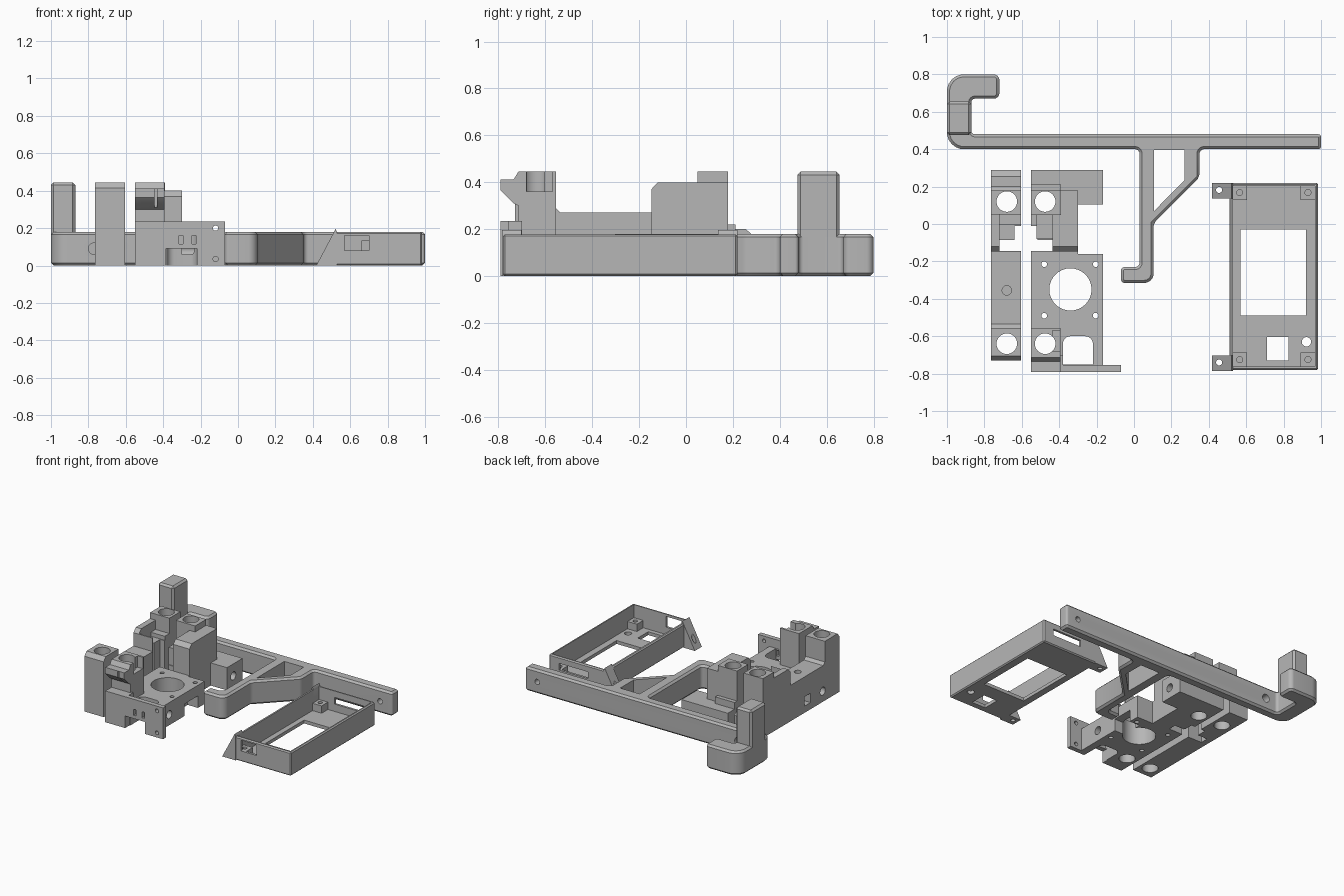
import bpy, bmesh, math
from mathutils import Vector

cube = bpy.data.objects.get("Cube")
if cube:
    bpy.data.objects.remove(cube, do_unlink=True)

grey = bpy.data.materials.new("plain grey plastic")
grey.use_nodes = True
grey.diffuse_color = (0.47, 0.47, 0.47, 1)
bsdf = next(n for n in grey.node_tree.nodes if n.type == "BSDF_PRINCIPLED")
bsdf.inputs["Base Color"].default_value = grey.diffuse_color
bsdf.inputs["Roughness"].default_value = 0.6


def make(name, bm):
    bmesh.ops.recalc_face_normals(bm, faces=bm.faces)
    mesh = bpy.data.meshes.new(name)
    bm.to_mesh(mesh)
    bm.free()
    obj = bpy.data.objects.new(name, mesh)
    bpy.context.collection.objects.link(obj)
    mesh.materials.append(grey)
    return obj


def prism(points, low, high, axis="z", name="piece"):
    """Extrude a 2D outline along an axis: z uses (x,y), x uses (y,z), y uses (x,z)."""
    place = {"z": lambda a, b, h: (a, b, h), "x": lambda a, b, h: (h, a, b),
             "y": lambda a, b, h: (a, h, b)}[axis]
    bm = bmesh.new()
    face = bm.faces.new([bm.verts.new(place(a, b, low)) for a, b in points])
    top = bmesh.ops.extrude_face_region(bm, geom=[face])["geom"]
    shift = Vector(place(0, 0, high - low))
    bmesh.ops.translate(bm, vec=shift, verts=[g for g in top if isinstance(g, bmesh.types.BMVert)])
    return make(name, bm)


def box(x0, x1, y0, y1, z0, z1, name="piece"):
    return prism([(x0, y0), (x1, y0), (x1, y1), (x0, y1)], z0, z1, name=name)


def rod(a, b, r, low, high, axis="z"):
    ring = [(a + r * math.cos(t * math.tau / 32), b + r * math.sin(t * math.tau / 32)) for t in range(32)]
    return prism(ring, low, high, axis)


def fillet(corners):
    """Round each (x, y, radius) corner of an outline."""
    out = []
    for i, (x, y, r) in enumerate(corners):
        p = Vector((x, y))
        if not r:
            out.append(p)
            continue
        a = (Vector(corners[i - 1][:2]) - p).normalized()
        b = (Vector(corners[(i + 1) % len(corners)][:2]) - p).normalized()
        half = a.angle(b) / 2
        start, end = p + a * r / math.tan(half), p + b * r / math.tan(half)
        centre = p + (a + b).normalized() * r / math.sin(half)
        for k in range(7):
            d = (start - centre).lerp(end - centre, k / 6).normalized()
            out.append(centre + d * r)
    return out


def bake(obj):
    dep = bpy.context.evaluated_depsgraph_get()
    mesh = bpy.data.meshes.new_from_object(obj.evaluated_get(dep))
    obj.modifiers.clear()
    obj.data = mesh


def combine(body, tools, operation):
    for tool in tools:
        mod = body.modifiers.new("combine", "BOOLEAN")
        mod.operation, mod.solver, mod.object = operation, "EXACT", tool
    bake(body)
    for tool in tools:
        bpy.data.objects.remove(tool, do_unlink=True)


def chamfer(obj, width):
    mod = obj.modifiers.new("chamfer", "BEVEL")
    mod.width, mod.segments, mod.limit_method = width, 1, "ANGLE"
    mod.angle_limit = math.radians(40)
    bake(obj)


def finish(obj):
    bpy.ops.object.select_all(action="DESELECT")
    obj.select_set(True)
    bpy.context.view_layer.objects.active = obj
    bpy.ops.object.shade_smooth_by_angle(angle=math.radians(25))


# Hooked support arm with a braced leg
arm_outline = fillet([
    (-1, .40, .09), (.03, .40, .025), (.03, -.23, .025), (-.07, -.23, .02), (-.07, -.315, .02),
    (.105, -.315, .05), (.105, .005, 0), (.35, .25, 0), (.35, .40, .025), (1, .40, .015),
    (1, .48, .015), (-.87, .48, .02), (-.87, .67, .02), (-.72, .67, .03), (-.72, .80, .03),
    (-1, .80, .09)])
arm = prism(arm_outline, 0, .18, name="support_arm")
chamfer(arm, .014)
combine(arm, [
    prism([(.108, .07), (.27, .235), (.27, .395), (.108, .395)], -.1, .3),
    rod(-.77, .09, .03, .3, .6, "y"), rod(.9, .09, .02, .3, .6, "y")], "DIFFERENCE")
column = box(-1, -.87, .475, .655, .1, .445, "arm_column")
chamfer(column, .014)
finish(arm)
finish(column)

# Screen case: open tray with window, corner posts and slanted hinge ears
case = box(.51, .985, -.78, .22, 0, .178, "screen_case")
chamfer(case, .008)
combine(case, [box(.53, .968, -.763, .203, .025, .3)], "DIFFERENCE")
posts, holes = [], []
for x in (.565, .93):
    for y in (-.725, .168):
        posts.append(box(x - .04, x + .04, y - .04, y + .037, .01, .08))
        holes.append(rod(x, y, .016, .04, .2))
combine(case, posts, "UNION")
combine(case, holes + [
    box(.57, .92, -.49, -.03, -.1, .1), box(.71, .825, -.73, -.605, -.1, .1),
    rod(.922, -.63, .025, -.1, .1), box(.57, .70, -.9, -.74, .08, .16),
    box(.66, .90, .18, .3, .08, .13)], "DIFFERENCE")
finish(case)
for side, y in (("front", -.785), ("back", .137)):
    ear = prism([(.418, 0), (.53, 0), (.53, .178), (.522, .196)], y, y + .083, "y", side + "_hinge_ear")
    combine(ear, [rod(.455, y + .045, .016, -.1, .3)], "DIFFERENCE")
    finish(ear)

# Idler end: tall outer profile, then a recess between its two rod towers
idler_side = [(-.73, 0), (.29, 0), (.29, .17), (.255, .2), (.2, .2), (.18, .22), (.18, .445), (.05, .445),
              (.05, .40), (-.12, .40), (-.148, .37), (-.148, .27), (-.535, .27), (-.555, .29),
              (-.555, .445), (-.705, .445), (-.73, .415)]
idler = prism(idler_side, -.765, -.605, "x", "idler_end")
rods = (.12, -.64)
combine(idler, [
    box(-.72, -.5, -.145, -.085, -.1, .6), box(-.64, -.5, -.1, -.01, -.1, .6),
    box(-.72, -.5, -.01, .05, .33, .6), box(-.72, -.5, -.1, -.005, .30, .6),
    box(-.9, -.5, -.385, -.315, .05, .12), rod(-.53, .08, .03, -.9, -.5, "x"),
    rod(-.68, -.355, .025, .2, .4)] + [rod(-.68, y, .055, -.1, .6) for y in rods], "DIFFERENCE")
finish(idler)

# Motor end: plate, rear bracket, front flange, outer wall and rod towers
motor = box(-.55, -.165, -.757, -.16, 0, .17, "motor_end")
combine(motor, [
    box(-.55, -.165, .105, .29, 0, .17),
    box(-.55, -.30, -.165, .2, 0, .17),
    prism([(-.17, 0), (.18, 0), (.18, .40), (-.12, .40), (-.148, .37), (-.148, .1)], -.435, -.30, "x"),
    box(-.55, -.39, .048, .18, .1, .445),
    box(-.55, -.39, .1, .21, .1, .22),
    box(-.55, -.07, -.79, -.755, 0, .235),
    box(-.55, -.38, -.789, -.70, .05, .234),
    prism([(-.555, .1), (-.555, .445), (-.715, .445), (-.735, .412), (-.79, .412), (-.79, .365),
           (-.735, .31), (-.715, .30), (-.715, .1)], -.55, -.392, "x")], "UNION")
window = fillet([(-.38, -.752, 0), (-.22, -.752, 0), (-.22, -.60, .04), (-.38, -.60, .04)])
cuts = [
    rod(-.34, -.35, .113, -.1, .6), prism(window, -.1, .3),
    box(-.385, -.22, -.9, -.74, -.1, .09),
    box(-.435, -.39, -.68, -.57, .36, .6),
    box(-.446, -.434, -.9, -.715, .31, .41),
    # Slot around the belt clamp, leaving a nub in its middle
    box(-.6, -.435, -.145, -.085, -.1, .6), box(-.6, -.515, -.1, -.01, -.1, .6),
    box(-.25, -.1, -.40, -.24, -.1, .09),
    rod(-.58, .08, .03, -.3, -.1, "x"), rod(.18, .08, .03, -.35, -.1, "x")]
cuts += [rod(-.475, y, .055, -.1, .6) for y in rods]
cuts += [rod(x, y, .015, -.1, .3) for x in (-.48, -.205) for y in (-.215, -.49)]
cuts += [box(x - .01, x + .01, -.9, -.7, .115, .16) for x in (-.305, -.235)]
cuts += [rod(-.12, z, .014, -.9, -.7, "y") for z in (.035, .2)]
combine(motor, cuts, "DIFFERENCE")
finish(motor)
clamp = box(-.52, -.43, -.08, .06, 0, .30, "belt_clamp_nub")
finish(clamp)
